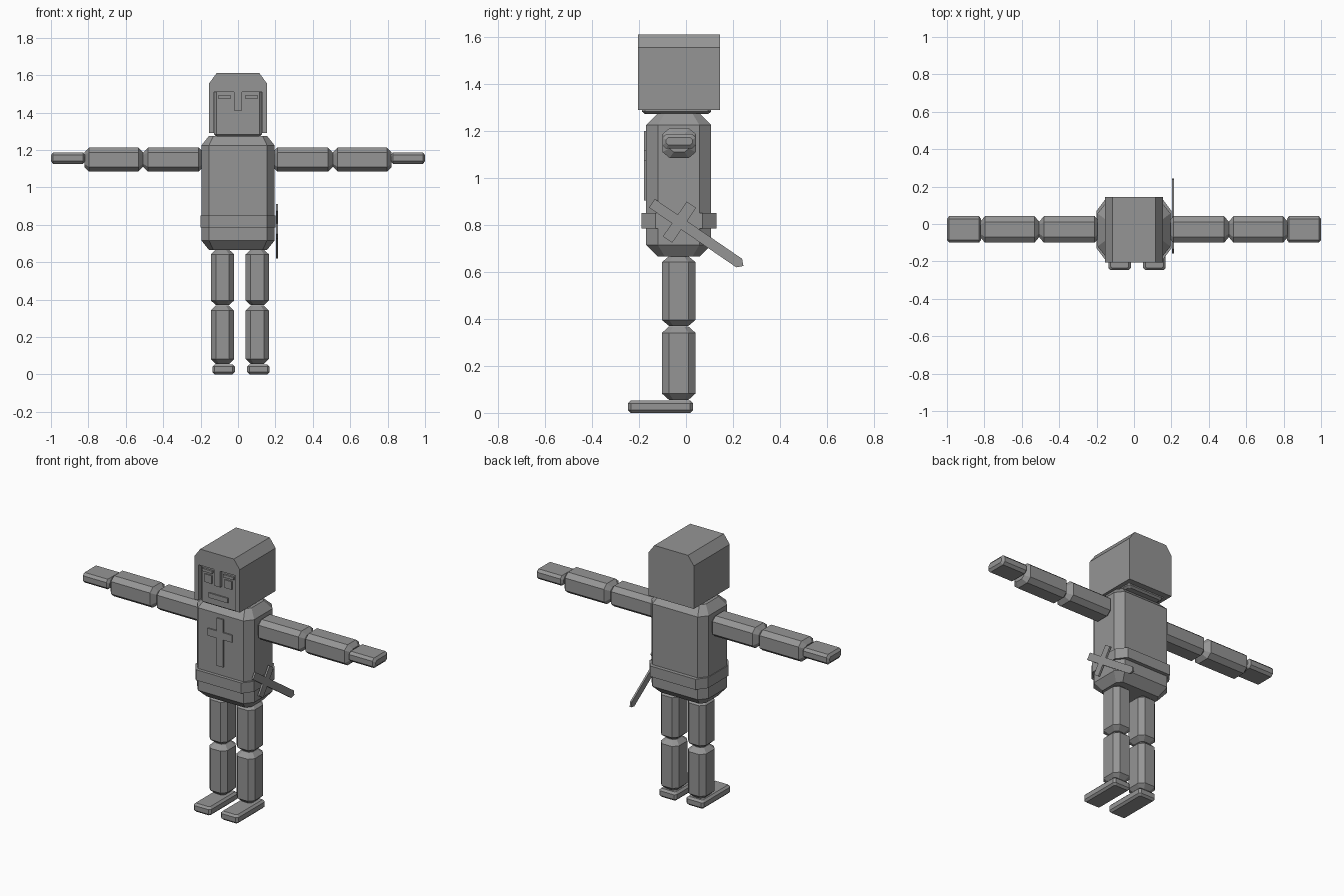
import bpy, bmesh, math
from mathutils import Matrix

if "Cube" in bpy.data.objects:
    bpy.data.objects.remove(bpy.data.objects["Cube"])

grey = bpy.data.materials.new("stone_grey")
grey.diffuse_color = (0.3, 0.3, 0.3, 1)
grey.use_nodes = True
grey.node_tree.nodes["Principled BSDF"].inputs["Base Color"].default_value = grey.diffuse_color


def finish(bm, name):
    bmesh.ops.recalc_face_normals(bm, faces=bm.faces[:])
    me = bpy.data.meshes.new(name)
    bm.to_mesh(me)
    bm.free()
    me.materials.append(grey)
    ob = bpy.data.objects.new(name, me)
    bpy.context.collection.objects.link(ob)
    return ob


def block(name, lo, hi, c, axis="Z"):
    """Block with chamfers c = (x, y, z); its long axis is Z or X."""
    mid = [(a + b) / 2 for a, b in zip(lo, hi)]
    half = [(b - a) / 2 for a, b in zip(lo, hi)]
    perm = (0, 1, 2) if axis == "Z" else (2, 1, 0)
    hx, hy, hz = (half[i] for i in perm)
    cx, cy, cz = (c[i] for i in perm)
    bm = bmesh.new()
    rings = []
    for z, cap in ((-hz, 1), (-hz + cz, 0), (hz - cz, 0), (hz, 1)):
        px, py = hx - cx * cap, hy - cy * cap
        kx, ky = cx * (1 - 0.4 * cap), cy * (1 - 0.4 * cap)
        pts = [(px, -py + ky), (px, py - ky), (px - kx, py), (-px + kx, py),
               (-px, py - ky), (-px, -py + ky), (-px + kx, -py), (px - kx, -py)]
        ring = []
        for x, y in pts:
            p = (x, y, z)
            ring.append(bm.verts.new([mid[i] + p[perm[i]] for i in range(3)]))
        rings.append(ring)
    for a, b in zip(rings, rings[1:]):
        for i in range(8):
            j = (i + 1) % 8
            bm.faces.new((a[i], a[j], b[j], b[i]))
    bm.faces.new(rings[0])
    bm.faces.new(rings[-1])
    return finish(bm, name)


def prism(name, pts, mat, depth):
    """Extrude a flat outline by depth along local z, then place it."""
    bm = bmesh.new()
    face = bm.faces.new([bm.verts.new((x, y, 0)) for x, y in pts])
    ext = bmesh.ops.extrude_face_region(bm, geom=[face])
    bmesh.ops.translate(bm, vec=(0, 0, depth),
                        verts=[v for v in ext["geom"] if isinstance(v, bmesh.types.BMVert)])
    bmesh.ops.transform(bm, matrix=mat, verts=bm.verts[:])
    return finish(bm, name)


def facing(y):
    """Local (x, y, z) becomes world (x, y + z, local y)."""
    return Matrix(((1, 0, 0, 0), (0, 0, 1, y), (0, 1, 0, 0), (0, 0, 0, 1)))


def rect(x0, x1, z0, z1):
    return [(x0, z0), (x1, z0), (x1, z1), (x0, z1)]


# Torso and belt
block("torso", (-.195, -.17, .665), (.195, .107, 1.275), (.04, .05, .05))
bm = bmesh.new()
belt = [(.2, .07), (.155, .13), (-.155, .13), (-.2, .07),
        (-.2, -.13), (-.155, -.19), (.155, -.19), (.2, -.13)]
bm.free()
prism("belt", belt, Matrix.Translation((0, 0, .785)), .065)

# Chest cross
cross = [(-.022, .905), (.022, .905), (.022, 1.075), (.083, 1.075), (.083, 1.12), (.022, 1.12),
         (.022, 1.2), (-.022, 1.2), (-.022, 1.12), (-.083, 1.12), (-.083, 1.075), (-.022, 1.075)]
prism("chest_cross", cross, facing(-.178), .02)

# Head with raised features
block("head", (-.127, -.187, 1.272), (.127, .107, 1.53), (.013, .013, .01))
prism("mouth", rect(-.065, .065, 1.32, 1.35), facing(-.195), .02)
for s, side in ((-1, "left"), (1, "right")):
    prism(side + "_eye", rect(s * .068 - .024, s * .068 + .024, 1.41, 1.46), facing(-.195), .02)
    prism(side + "_brow", rect(s * .073 - .035, s * .073 + .035, 1.475, 1.492), facing(-.199), .02)

# Helmet, opened at the front around a nose guard
helmet = prism("helmet", [(-.155, 1.29), (.155, 1.29), (.155, 1.555), (.115, 1.61),
                          (-.115, 1.61), (-.155, 1.555)], facing(-.205), .35)
opening = prism("helmet_opening_cutter",
                [(-.127, 1.2), (.127, 1.2), (.127, 1.51), (.022, 1.51),
                 (.022, 1.41), (-.022, 1.41), (-.022, 1.51), (-.127, 1.51)], facing(-.3), .407)
opening.hide_render = True
opening.hide_viewport = True
cut = helmet.modifiers.new("opening", "BOOLEAN")
cut.operation = "DIFFERENCE"
cut.solver = "EXACT"
cut.object = opening

# Arms and legs
for s, side in ((-1, "left"), (1, "right")):
    def arm(name, x0, x1, z0, z1, c):
        a, b = sorted((s * x0, s * x1))
        block(side + name, (a, -.1, z0), (b, .042, z1), c, "X")
    arm("_upper_arm", .185, .507, 1.085, 1.212, (.025, .03, .025))
    arm("_forearm", .507, .822, 1.085, 1.212, (.025, .03, .025))
    arm("_hand", .817, 1.0, 1.125, 1.187, (.012, .015, .015))

    x = .01 + s * .093
    block(side + "_thigh", (x - .062, -.102, .37), (x + .062, .04, .667), (.027, .03, .025))
    block(side + "_shin", (x - .062, -.102, .055), (x + .062, .04, .368), (.027, .03, .027))
    x = .016 + s * .093
    block(side + "_foot", (x - .06, -.247, 0), (x + .06, .03, .053), (.012, .012, .012))

# Sword on the right hip: local x runs from grip to tip in the y-z plane
a = math.radians(-34.4)
hip = Matrix(((0, 0, 1, .203), (math.cos(a), -math.sin(a), 0, -.145),
              (math.sin(a), math.cos(a), 0, .892), (0, 0, 0, 1)))
w, g = .022, .09
sword = [(0, -w), (.118, -w), (.118, -g), (.166, -g), (.166, -w), (.45, -w), (.472, 0),
         (.45, w), (.166, w), (.166, g), (.118, g), (.118, w), (0, w)]
prism("sword", sword, hip, .011)
